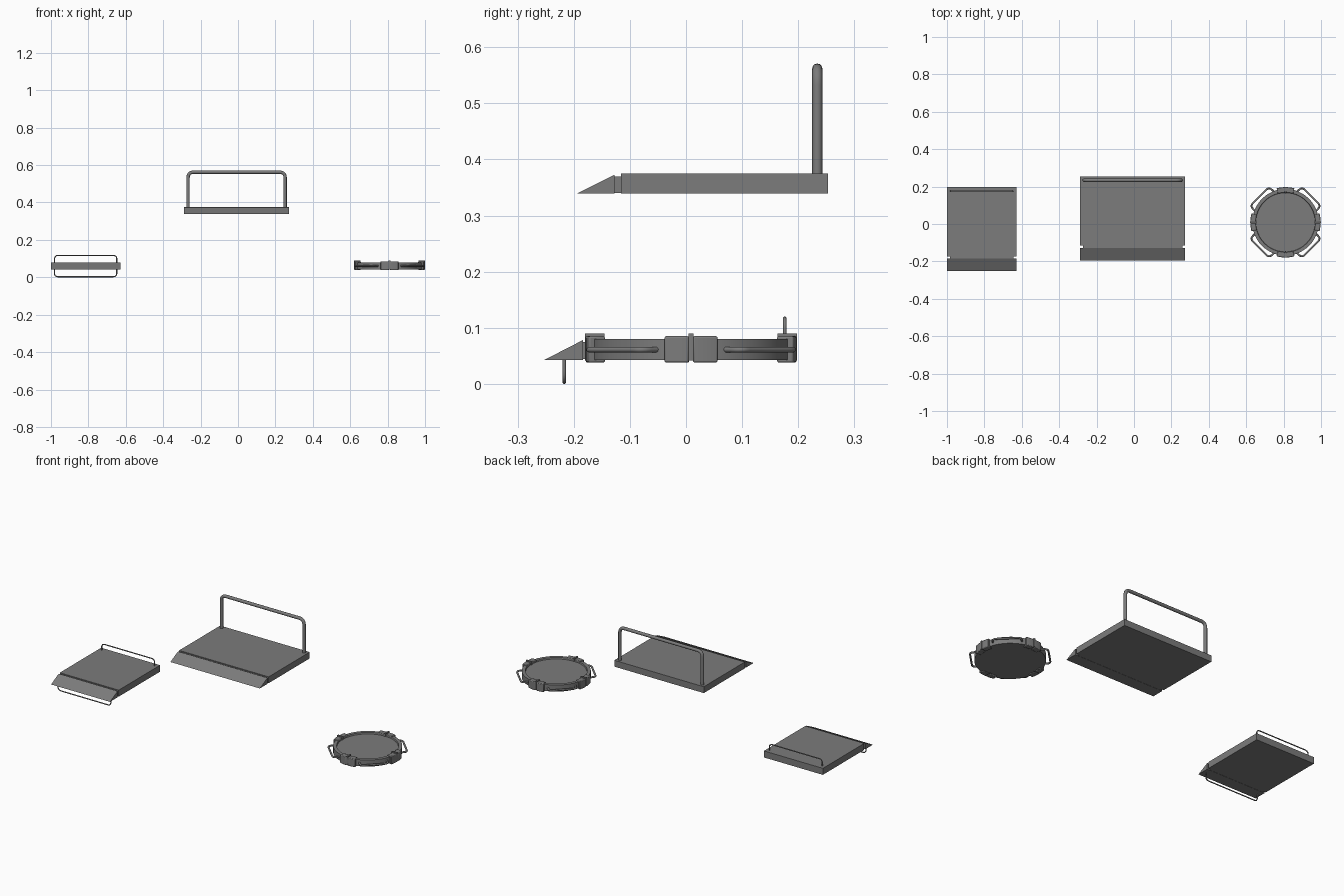
import bpy, bmesh
from math import sin, cos, pi, radians
from mathutils import Vector

cube = bpy.data.objects.get("Cube")
if cube:
    bpy.data.objects.remove(cube, do_unlink=True)

GREY = 0.2
mat = bpy.data.materials.new("mid grey")
mat.use_nodes = True
mat.diffuse_color = (GREY, GREY, GREY, 1)
mat.node_tree.nodes["Principled BSDF"].inputs["Base Color"].default_value = (GREY, GREY, GREY, 1)


def finish(name, bm, smooth=False, bevel=0):
    bmesh.ops.recalc_face_normals(bm, faces=bm.faces)
    mesh = bpy.data.meshes.new(name)
    bm.to_mesh(mesh)
    bm.free()
    mesh.materials.append(mat)
    obj = bpy.data.objects.new(name, mesh)
    bpy.context.collection.objects.link(obj)
    if bevel:
        mod = obj.modifiers.new("Bevel", "BEVEL")
        mod.width, mod.segments = bevel, 2
    if smooth:
        bpy.ops.object.select_all(action='DESELECT')
        obj.select_set(True)
        bpy.context.view_layer.objects.active = obj
        bpy.ops.object.shade_smooth_by_angle(angle=radians(35))
    return obj


def extrude_x(name, profile, x0, x1):
    """Solid from a (y, z) profile extruded along x."""
    bm = bmesh.new()
    face = bm.faces.new([bm.verts.new((x0, y, z)) for y, z in profile])
    out = bmesh.ops.extrude_face_region(bm, geom=[face])["geom"]
    bmesh.ops.translate(bm, vec=(x1 - x0, 0, 0),
                        verts=[v for v in out if isinstance(v, bmesh.types.BMVert)])
    return finish(name, bm)


def box(name, x0, x1, y0, y1, z0, z1):
    return extrude_x(name, [(y0, z0), (y1, z0), (y1, z1), (y0, z1)], x0, x1)


def tube(name, corners, normal, radius, fillet):
    """Round bar along a planar path with filleted corners."""
    pts = [Vector(c) for c in corners]
    path = [pts[0]]
    for a, b, c in zip(pts, pts[1:], pts[2:]):
        start, end = b + (a - b).normalized() * fillet, b + (c - b).normalized() * fillet
        for i in range(7):
            t = i / 6
            path.append(start * (1 - t) ** 2 + b * 2 * t * (1 - t) + end * t * t)
    path.append(pts[-1])
    normal, sides = Vector(normal), 12
    bm, rings = bmesh.new(), []
    for i, p in enumerate(path):
        d = (path[min(i + 1, len(path) - 1)] - path[max(i - 1, 0)]).normalized()
        side = d.cross(normal)
        rings.append([bm.verts.new(p + radius * (side * cos(k * 2 * pi / sides) + normal * sin(k * 2 * pi / sides)))
                      for k in range(sides)])
    for r, s in zip(rings, rings[1:]):
        for k in range(sides):
            n = (k + 1) % sides
            bm.faces.new((r[k], r[n], s[n], s[k]))
    bm.faces.new(rings[0])
    bm.faces.new(rings[-1])
    return finish(name, bm, smooth=True)


def hoop(name, x0, x1, y, z0, z1, radius, fillet):
    tube(name, [(x0, y, z0), (x0, y, z1), (x1, y, z1), (x1, y, z0)], (0, 1, 0), radius, fillet)


def platform(name, x0, x1, tip, ramp_back, deck_front, back, z0, z1):
    """Flat deck with a hinged wedge ramp in front."""
    box(name + "_deck", x0, x1, deck_front, back, z0, z1)
    box(name + "_hinge", x0 + 0.015, x1 - 0.015, ramp_back - 0.002, deck_front + 0.002, z0 + 0.001, z1 - 0.005)
    extrude_x(name + "_ramp", [(tip, z0), (ramp_back, z0), (ramp_back, z1 - 0.002)], x0, x1)


# Large platform with tall rear handle
platform("large", -0.289, 0.274, -0.195, -0.127, -0.116, 0.253, 0.339, 0.375)
hoop("large_handle", -0.267, 0.252, 0.234, 0.36, 0.562, 0.009, 0.03)

# Small platform with rear and under-ramp handles
platform("small", -1.0, -0.629, -0.252, -0.184, -0.174, 0.198, 0.043, 0.08)
hoop("small_rear_handle", -0.981, -0.648, 0.176, 0.07, 0.117, 0.003, 0.02)
hoop("small_ramp_handle", -0.981, -0.648, -0.217, 0.05, 0.003, 0.003, 0.02)

# Round plate: turned profile with a raised rim
CX, CY = 0.81, 0.009


def polar(r, a, z):
    return Vector((CX + r * cos(a), CY + r * sin(a), z))


bm = bmesh.new()
N = 48
rings = [[bm.verts.new(polar(r, i * 2 * pi / N, z)) for i in range(N)]
         for r, z in [(0.178, 0.043), (0.178, 0.08), (0.16, 0.08), (0.158, 0.072)]]
for a, b in zip(rings, rings[1:]):
    for i in range(N):
        j = (i + 1) % N
        bm.faces.new((a[i], a[j], b[j], b[i]))
bm.faces.new(rings[0])
bm.faces.new(rings[-1])
finish("round_plate", bm, smooth=True)


def sector(name, mid, half, r0, r1, z0, z1, bevel=0):
    """Curved block covering an arc of the rim."""
    bm, steps, cols = bmesh.new(), 8, []
    for i in range(steps + 1):
        a = mid + half * (2 * i / steps - 1)
        cols.append([bm.verts.new(polar(r, a, z)) for r, z in ((r0, z0), (r1, z0), (r1, z1), (r0, z1))])
    for a, b in zip(cols, cols[1:]):
        for k in range(4):
            n = (k + 1) % 4
            bm.faces.new((a[k], a[n], b[n], b[k]))
    bm.faces.new(cols[0])
    bm.faces.new(cols[-1])
    return finish(name, bm, smooth=True, bevel=bevel)


# Four rim clamps with centre ribs, four grab handles between them
for i, side in enumerate(("left", "back", "right", "front")):
    mid = i * pi / 2
    for s, part in ((-1, "a"), (1, "b")):
        sector(f"clamp_{side}_{part}", mid + s * radians(8), radians(6.8), 0.158, 0.188, 0.038, 0.085, 0.003)
    sector(f"clamp_rib_{side}", mid, radians(1.4), 0.154, 0.189, 0.042, 0.09)
    diag = mid + pi / 4
    tube(f"grab_handle_{i + 1}",
         [polar(r, diag + radians(d), 0.061) for r, d in ((0.172, -25), (0.208, -20), (0.208, 20), (0.172, 25))],
         (0, 0, 1), 0.005, 0.02)
